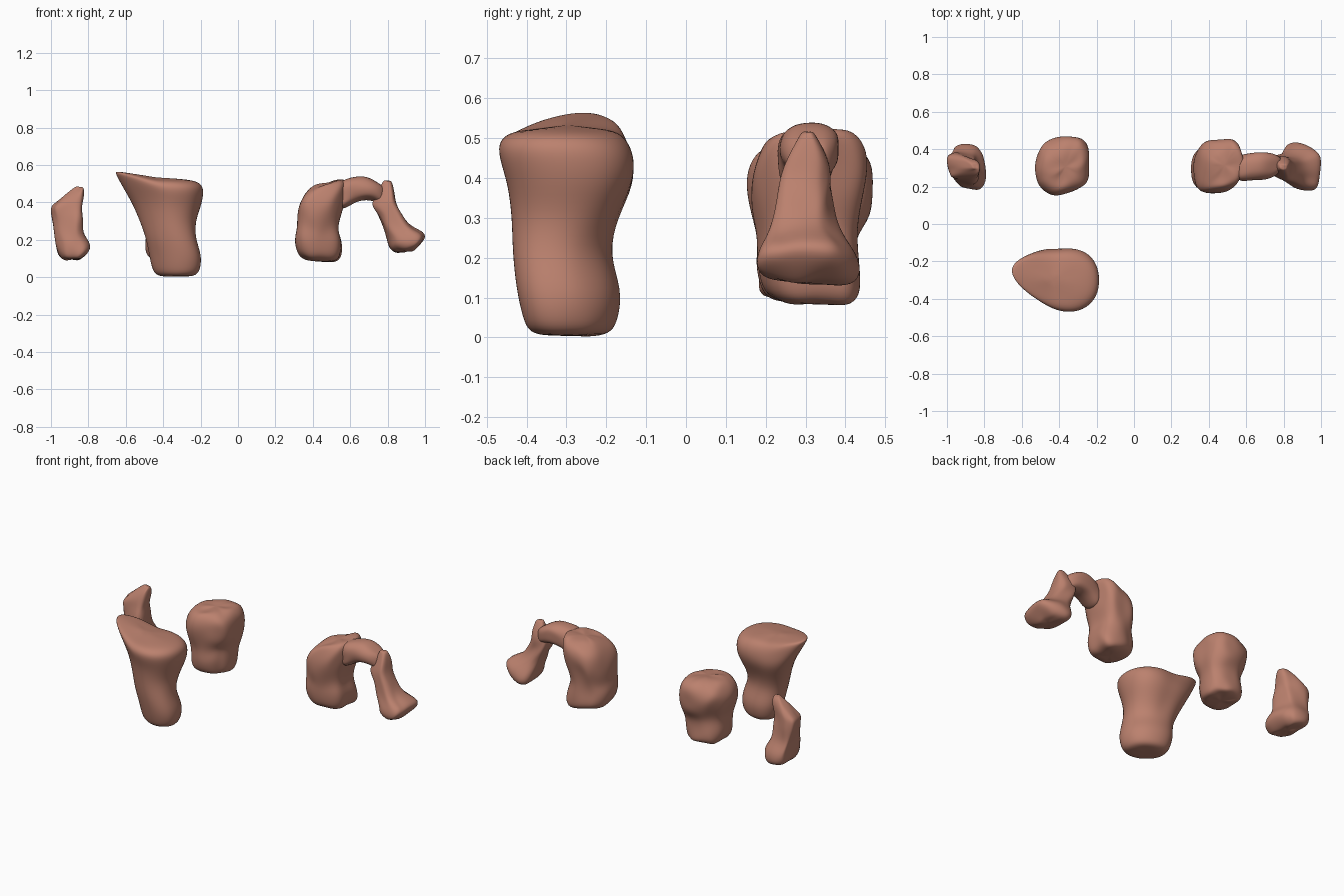
import bpy, bmesh, math
from mathutils import Vector, noise

clay = bpy.data.materials.new("reddish clay")
clay.diffuse_color = (0.50, 0.22, 0.156, 1)
SIDES = 20


def loft(name, rings, rough=0.01, along_x=False, square=0.8, skew=0.0,
         lip=False, crown=0.008, seed=0):
    """Skin rings (height, a0, a1, b0, b1, tilt, taper) into a lumpy smooth form.
    a is x and b is y; with along_x, height runs along x and a is z.
    lip tilts and skews only the left half of tapered rings; crown domes the caps."""
    bm = bmesh.new()
    loops = []

    # inset rings at both ends round the caps
    def inset(r, k, rise):
        h, a0, a1, b0, b1, tilt, taper = r
        ca, cb = (a0 + a1) / 2, (b0 + b1) / 2
        return (h + rise, ca + (a0 - ca) * k, ca + (a1 - ca) * k,
                cb + (b0 - cb) * k, cb + (b1 - cb) * k, tilt, taper)
    rings = [tuple(r) + (0,) * (7 - len(r)) for r in rings]
    rings = ([inset(rings[0], 0.6, -crown)] + rings
             + [inset(rings[-1], 0.6, crown)])
    for h, a0, a1, b0, b1, tilt, taper in rings:
        ca, cb = (a0 + a1) / 2, (b0 + b1) / 2
        ra, rb = (a1 - a0) / 2 + 0.003, (b1 - b0) / 2 + 0.003
        loop = []
        for i in range(SIDES):
            t = 2 * math.pi * i / SIDES
            c, s = math.cos(t), math.sin(t)
            c = math.copysign(abs(c) ** square, c)
            s = math.copysign(abs(s) ** square, s)
            lean = skew * (1.5 * min(c, 0) if lip and taper else c)
            a = ca + ra * c
            b = cb + rb * (s * (1 + taper * c) + lean)
            z = h + tilt * (min(a - ca, 0) if lip else a - ca)
            p = Vector((z, b, a)) if along_x else Vector((a, b, z))
            q = p + Vector((seed, seed, 0))
            p += noise.noise_vector(q * 11) * rough
            p += noise.noise_vector(q * 23) * rough * 0.5
            loop.append(bm.verts.new(p))
        loops.append(loop)
    for lo, hi in zip(loops, loops[1:]):
        for i in range(SIDES):
            j = (i + 1) % SIDES
            bm.faces.new((lo[i], lo[j], hi[j], hi[i]))
    for loop in (loops[0], loops[-1]):
        centre = bm.verts.new(sum((v.co for v in loop), Vector()) / SIDES)
        for i in range(SIDES):
            bm.faces.new((loop[i], loop[(i + 1) % SIDES], centre))
    bmesh.ops.recalc_face_normals(bm, faces=bm.faces)
    for f in bm.faces:
        f.smooth = True
    me = bpy.data.meshes.new(name)
    bm.to_mesh(me)
    bm.free()
    me.materials.append(clay)
    ob = bpy.data.objects.new(name, me)
    bpy.context.collection.objects.link(ob)
    mod = ob.modifiers.new("smooth", 'SUBSURF')
    mod.levels = mod.render_levels = 2
    return ob


# large front stump with a spout drawn out to the left
loft("front_stump", [
    (0.012, -0.44, -0.22, -0.39, -0.19),
    (0.05, -0.46, -0.20, -0.405, -0.175),
    (0.12, -0.475, -0.195, -0.42, -0.165),
    (0.21, -0.49, -0.23, -0.43, -0.20),
    (0.30, -0.525, -0.23, -0.435, -0.18, -0.03, 0.1),
    (0.38, -0.565, -0.20, -0.445, -0.135, -0.08, 0.15),
    (0.44, -0.61, -0.185, -0.46, -0.135, -0.16, 0.25),
    (0.485, -0.66, -0.185, -0.465, -0.15, -0.32, 0.32),
    (0.515, -0.65, -0.22, -0.44, -0.175, -0.24, 0.32),
], rough=0.004, square=0.95, skew=-0.25, lip=True)

# rear knob: broad head, narrow neck, blocky foot
loft("rear_knob", [
    (0.10, -0.48, -0.28, 0.205, 0.42),
    (0.13, -0.495, -0.265, 0.19, 0.435),
    (0.19, -0.485, -0.27, 0.185, 0.43),
    (0.25, -0.49, -0.265, 0.185, 0.43),
    (0.31, -0.515, -0.24, 0.165, 0.46),
    (0.38, -0.53, -0.23, 0.155, 0.47),
    (0.44, -0.515, -0.235, 0.165, 0.46),
    (0.475, -0.48, -0.265, 0.195, 0.425),
], rough=0.02, square=0.82, skew=0.1, seed=3)

# right block, leaning toward the bridge
loft("right_block", [
    (0.095, 0.34, 0.54, 0.21, 0.42),
    (0.13, 0.315, 0.56, 0.19, 0.435),
    (0.20, 0.305, 0.555, 0.18, 0.43),
    (0.26, 0.32, 0.535, 0.185, 0.42),
    (0.33, 0.32, 0.555, 0.17, 0.445, 0.1),
    (0.40, 0.325, 0.57, 0.165, 0.455, 0.2),
    (0.46, 0.345, 0.585, 0.175, 0.45, 0.2),
    (0.50, 0.39, 0.58, 0.205, 0.42, 0.2),
], rough=0.018, square=0.75, skew=0.12, seed=8)

# arched bridge between the block and the right spur
loft("bridge", [
    (0.55, 0.37, 0.50, 0.24, 0.36),
    (0.58, 0.375, 0.515, 0.225, 0.37),
    (0.63, 0.41, 0.53, 0.24, 0.385),
    (0.69, 0.42, 0.535, 0.235, 0.385),
    (0.74, 0.405, 0.51, 0.25, 0.38),
    (0.78, 0.39, 0.485, 0.27, 0.36),
], rough=0.012, along_x=True, seed=5)

# right spur: wide foot, tapering to a peak
loft("right_spur", [
    (0.145, 0.84, 0.95, 0.20, 0.41, 0.2),
    (0.18, 0.815, 0.995, 0.185, 0.43, 0.25),
    (0.22, 0.80, 0.995, 0.19, 0.425, 0.2),
    (0.27, 0.775, 0.92, 0.215, 0.375),
    (0.33, 0.755, 0.875, 0.23, 0.365),
    (0.39, 0.71, 0.845, 0.245, 0.36),
    (0.44, 0.735, 0.84, 0.265, 0.355),
    (0.505, 0.775, 0.815, 0.295, 0.33),
], rough=0.018, square=0.65, skew=-0.2, crown=0.004, seed=11)

# left spur: similar foot, standing more upright
loft("left_spur", [
    (0.10, -0.94, -0.83, 0.20, 0.41),
    (0.13, -0.965, -0.79, 0.185, 0.43),
    (0.18, -0.975, -0.80, 0.19, 0.425),
    (0.24, -0.985, -0.84, 0.215, 0.38),
    (0.31, -0.99, -0.835, 0.225, 0.37),
    (0.37, -1.0, -0.84, 0.24, 0.365),
    (0.41, -0.985, -0.825, 0.25, 0.365, 0.3),
    (0.46, -0.92, -0.825, 0.27, 0.345, 0.4),
    (0.49, -0.87, -0.83, 0.295, 0.33),
], rough=0.018, square=0.65, skew=-0.2, crown=0.004, seed=14)
